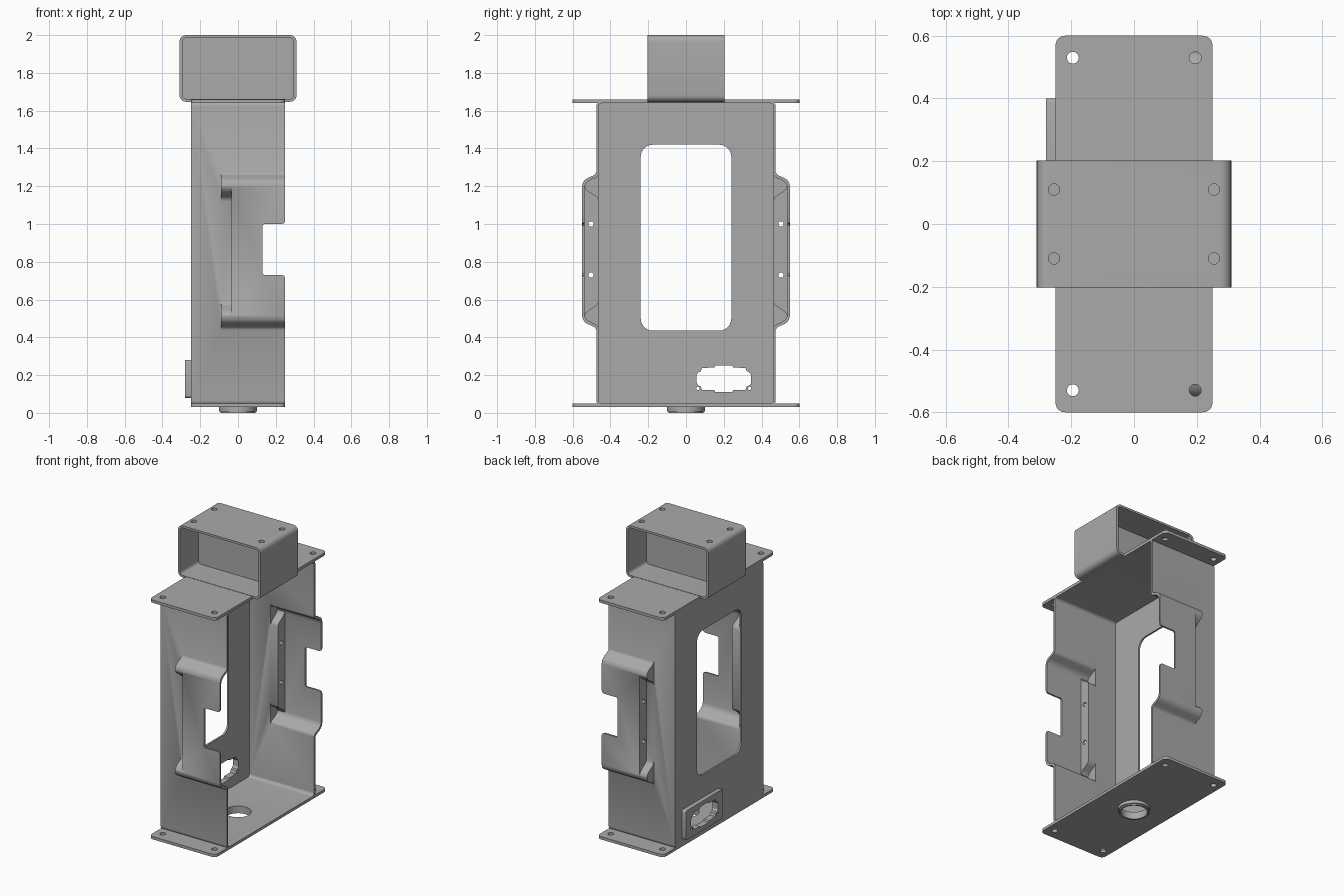
import bpy, bmesh, math

if "Cube" in bpy.data.objects:
    bpy.data.objects.remove(bpy.data.objects["Cube"])

grey = bpy.data.materials.new("sheet metal grey")
grey.use_nodes = True
grey.diffuse_color = (0.4, 0.4, 0.4, 1)
grey.node_tree.nodes["Principled BSDF"].inputs["Base Color"].default_value = (0.4, 0.4, 0.4, 1)

AXES = {"x": lambda u, v, t: (t, u, v),
        "y": lambda u, v, t: (u, t, v),
        "z": lambda u, v, t: (u, v, t)}


def prism(name, pts, axis, a, b):
    """Extrude a flat outline along an axis from a to b."""
    bm = bmesh.new()
    place = AXES[axis]
    low = [bm.verts.new(place(u, v, a)) for u, v in pts]
    high = [bm.verts.new(place(u, v, b)) for u, v in pts]
    bm.faces.new(low)
    bm.faces.new(high)
    for i in range(len(pts)):
        j = (i + 1) % len(pts)
        bm.faces.new((low[i], low[j], high[j], high[i]))
    bmesh.ops.recalc_face_normals(bm, faces=bm.faces)
    mesh = bpy.data.meshes.new(name)
    bm.to_mesh(mesh)
    bm.free()
    mesh.materials.append(grey)
    ob = bpy.data.objects.new(name, mesh)
    bpy.context.collection.objects.link(ob)
    return ob


def rounded(u0, u1, v0, v1, r, n=6):
    """Rounded rectangle outline."""
    pts = []
    corners = [(u1 - r, v1 - r), (u0 + r, v1 - r), (u0 + r, v0 + r), (u1 - r, v0 + r)]
    for q, (cu, cv) in enumerate(corners):
        for i in range(n + 1):
            a = (q + i / n) * math.pi / 2
            pts.append((cu + r * math.cos(a), cv + r * math.sin(a)))
    return pts


def circle(u, v, r, n=24):
    return [(u + r * math.cos(i * math.tau / n), v + r * math.sin(i * math.tau / n))
            for i in range(n)]


def combine(ob, other, op="DIFFERENCE"):
    """Apply a boolean and discard the second solid."""
    mod = ob.modifiers.new("bool", "BOOLEAN")
    mod.operation, mod.solver, mod.object = op, "EXACT", other
    bpy.context.view_layer.objects.active = ob
    bpy.ops.object.modifier_apply(modifier=mod.name)
    bpy.data.objects.remove(other)


def cut(ob, pts, axis, a, b):
    combine(ob, prism("cutter", pts, axis, a, b))


def finish(ob):
    bpy.ops.object.select_all(action="DESELECT")
    ob.select_set(True)
    bpy.context.view_layer.objects.active = ob
    bpy.ops.object.shade_smooth_by_angle(angle=math.radians(32))


MID = 0.857    # height of the middle of the side bulges
WALL = 0.012


def bulge(side, inset, x_end):
    """Solid of a side bulge, with the middle of its rear end set back."""
    shoulder = [(0.475, 0.418), (0.48, 0.407), (0.49, 0.4), (0.52, 0.387),
                (0.535, 0.377), (0.545, 0.364), (0.55, 0.345)]
    half = [(0.44, shoulder[0][1] - inset)] + [(y - inset, h - inset) for y, h in shoulder]
    outline = [(side * y, MID + h) for y, h in half]
    outline += [(side * y, MID - h) for y, h in reversed(half)]
    solid = prism("bulge", outline, "x", -0.09 + inset, x_end)
    # curved recess between the two end pockets
    curve = [(0.475, 0.263), (0.482, 0.28), (0.495, 0.29), (0.525, 0.308),
             (0.54, 0.322), (0.55, 0.34)]
    half = [(0.43, 0.263 + inset)] if inset else []
    half += [(y - inset, h + inset * 0.5) for y, h in curve] + [(0.6, 0.342)]
    outline = [(side * y, MID + h) for y, h in half]
    outline += [(side * y, MID - h) for y, h in reversed(half)]
    cut(solid, outline, "x", -0.2, -0.035 + inset)
    return solid


# Open-sided housing with bulged side walls
housing = prism("housing", rounded(-0.475, 0.475, 0.037, 1.652, 0.03), "x", -0.25, 0.25)
cavity = prism("cavity", rounded(-0.475 + WALL, 0.475 - WALL, 0.037 + WALL, 1.652 - WALL,
                                 0.02), "x", -0.25 + WALL, 0.3)
for side in (-1, 1):
    combine(housing, bulge(side, 0, 0.25), "UNION")
    combine(cavity, bulge(side, WALL, 0.3), "UNION")
combine(housing, cavity)

# Rear window
cut(housing, rounded(-0.24, 0.24, 0.435, 1.42, 0.065), "x", -0.4, -0.2)

# Notch in the free edge of each bulge, and screw holes in its inner strip
notch = [(0.138, 0.73), (0.232, 0.73), (0.245, 0.725), (0.251, 0.71), (0.3, 0.71),
         (0.3, 1.02), (0.251, 1.02), (0.245, 1.005), (0.232, 1.0), (0.138, 1.0),
         (0.13, 0.992), (0.13, 0.738)]
cut(housing, notch, "y", -0.7, 0.7)
for y in (-0.503, 0.503):
    for z in (0.73, 1.0):
        cut(housing, circle(y, z, 0.014, 16), "x", -0.06, 0)

# Socket plate at the lower rear, with its opening through the wall
socket = prism("socket_plate", rounded(0.0, 0.4, 0.08, 0.28, 0.012, 3), "x", -0.28, -0.2495)
quarter = [(0.145, 0.02), (0.135, 0.035), (0.122, 0.04), (0.115, 0.058),
           (0.05, 0.06), (0.045, 0.07)]
opening = [(0.2 + u, 0.18 + v) for u, v in quarter]
opening += [(0.2 - u, 0.18 + v) for u, v in reversed(quarter)]
opening += [(0.2 - u, 0.18 - v) for u, v in quarter]
opening += [(0.2 + u, 0.18 - v) for u, v in reversed(quarter)]
for ob in (housing, socket):
    cut(ob, opening, "x", -0.4, -0.2)
    for y in (0.063, 0.337):
        cut(ob, circle(y, 0.13, 0.009, 12), "x", -0.4, -0.2)

# Top and bottom flange plates with corner holes
plates = []
for name, z in (("bottom_plate", 0.03), ("top_plate", 1.641)):
    plate = prism(name, rounded(-0.25, 0.25, -0.6, 0.6, 0.03), "z", z, z + 0.019)
    for x in (-0.195, 0.195):
        for y in (-0.53, 0.53):
            cut(plate, circle(x, y, 0.019), "z", z - 0.1, z + 0.1)
    plates.append(plate)

# Cable ring under the floor
ring = prism("cable_ring", circle(0, 0, 0.1, 40), "z", 0.008, 0.0305)
combine(ring, prism("ring_lip", circle(0, 0, 0.093, 40), "z", 0, 0.02), "UNION")
for ob in (ring, plates[0], housing):
    cut(ob, circle(0, 0, 0.082, 40), "z", -0.1, 0.1)

# Rounded box on top, open at both ends with a middle divider
box = prism("top_box", rounded(-0.31, 0.31, 1.647, 2.0, 0.035), "y", -0.203, 0.203)
inner = rounded(-0.295, 0.295, 1.662, 1.985, 0.022)
cut(box, inner, "y", -0.3, -0.006)
cut(box, inner, "y", 0.006, 0.3)
for x in (-0.255, 0.255):
    for y in (-0.11, 0.11):
        cut(box, circle(x, y, 0.018), "z", 1.9, 2.1)

for ob in (housing, socket, ring, box, *plates):
    finish(ob)
